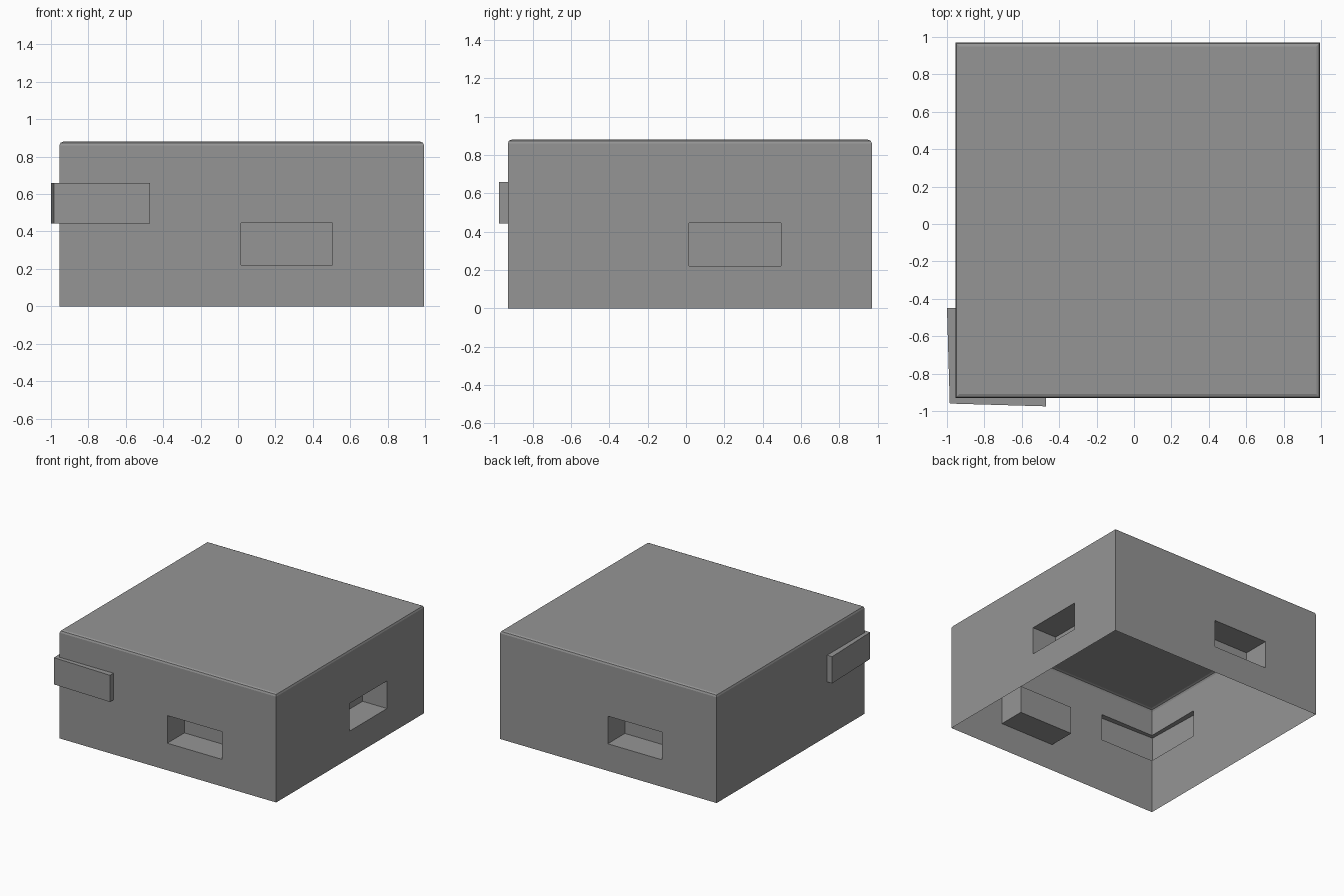
import bpy
import bmesh
from mathutils import Vector

cube = bpy.data.objects.get("Cube")
if cube:
    bpy.data.objects.remove(cube, do_unlink=True)

LOW = Vector((-0.955, -0.93, 0))
HIGH = Vector((0.995, 0.97, 0.88))
SLOT_Z = (0.22, 0.445)
BAND_Z = (0.443, 0.66)
DEPTH = 0.22

grey = bpy.data.materials.new("Plain grey")
grey.use_nodes = True
colour = (0.3, 0.3, 0.3, 1)
grey.diffuse_color = colour
grey.node_tree.nodes["Principled BSDF"].inputs["Base Color"].default_value = colour

bm = bmesh.new()


def wall_faces(axis, side):
    """Faces lying on one side wall."""
    return [f for f in bm.faces if all(abs(v.co[axis] - side) < 1e-4 for v in f.verts)]


def patch(axis, side, along, heights):
    """Cut a rectangle into a wall and return its face."""
    other = 1 - axis
    for direction, values in ((other, along), (2, heights)):
        for value in values:
            faces = wall_faces(axis, side)
            geom = set(faces)
            for f in faces:
                geom.update(f.edges, f.verts)
            point, normal = Vector(), Vector()
            point[direction], normal[direction] = value, 1
            bmesh.ops.bisect_plane(bm, geom=list(geom), plane_co=point, plane_no=normal, dist=1e-5)

    def inside(f):
        c = f.calc_center_median()
        return along[0] < c[other] < along[1] and heights[0] < c.z < heights[1]
    return [f for f in wall_faces(axis, side) if inside(f)]


def extrude(faces):
    """Extrude a region, leaving its mouth open, and return the moved vertices."""
    result = bmesh.ops.extrude_face_region(bm, geom=faces)["geom"]
    old = [f for f in faces if f.is_valid]
    if old:
        bmesh.ops.delete(bm, geom=old, context="FACES_KEEP_BOUNDARY")
    return [g for g in result if isinstance(g, bmesh.types.BMVert)]


# Thin box, open underneath, with a small rounded top rim
bmesh.ops.create_cube(bm, size=1)
for v in bm.verts:
    v.co = Vector([HIGH[i] if v.co[i] > 0 else LOW[i] for i in range(3)])
bmesh.ops.delete(bm, geom=wall_faces(2, 0), context="FACES_ONLY")
rim = [e for e in bm.edges if all(v.co.z > 0.8 for v in e.verts)]
bmesh.ops.bevel(bm, geom=rim, offset=0.02, segments=2, profile=0.5, affect="EDGES")

# Raised corner band, flaring slightly towards its ends
band = patch(0, LOW.x, (LOW.y, -0.45), BAND_Z) + patch(1, LOW.y, (LOW.x, -0.47), BAND_Z)
for v in extrude(band):
    on_side, on_front = abs(v.co.x - LOW.x) < 1e-4, abs(v.co.y - LOW.y) < 1e-4
    if on_side and on_front:
        v.co.x, v.co.y = -0.985, -0.96
    elif on_side:
        v.co.x = -1.0
    else:
        v.co.y = -0.975

# Slots sunk into the front, right and back walls
for axis, side, along, inward in (
        (1, LOW.y, (0.015, 0.505), 1),
        (0, HIGH.x, (0.015, 0.495), -1),
        (1, HIGH.y, (-0.465, 0.025), -1)):
    for v in extrude(patch(axis, side, along, SLOT_Z)):
        v.co[axis] += inward * DEPTH

bm.normal_update()
mesh = bpy.data.meshes.new("box_shell")
bm.to_mesh(mesh)
bm.free()
mesh.materials.append(grey)
shell = bpy.data.objects.new("box_shell", mesh)
bpy.context.collection.objects.link(shell)
